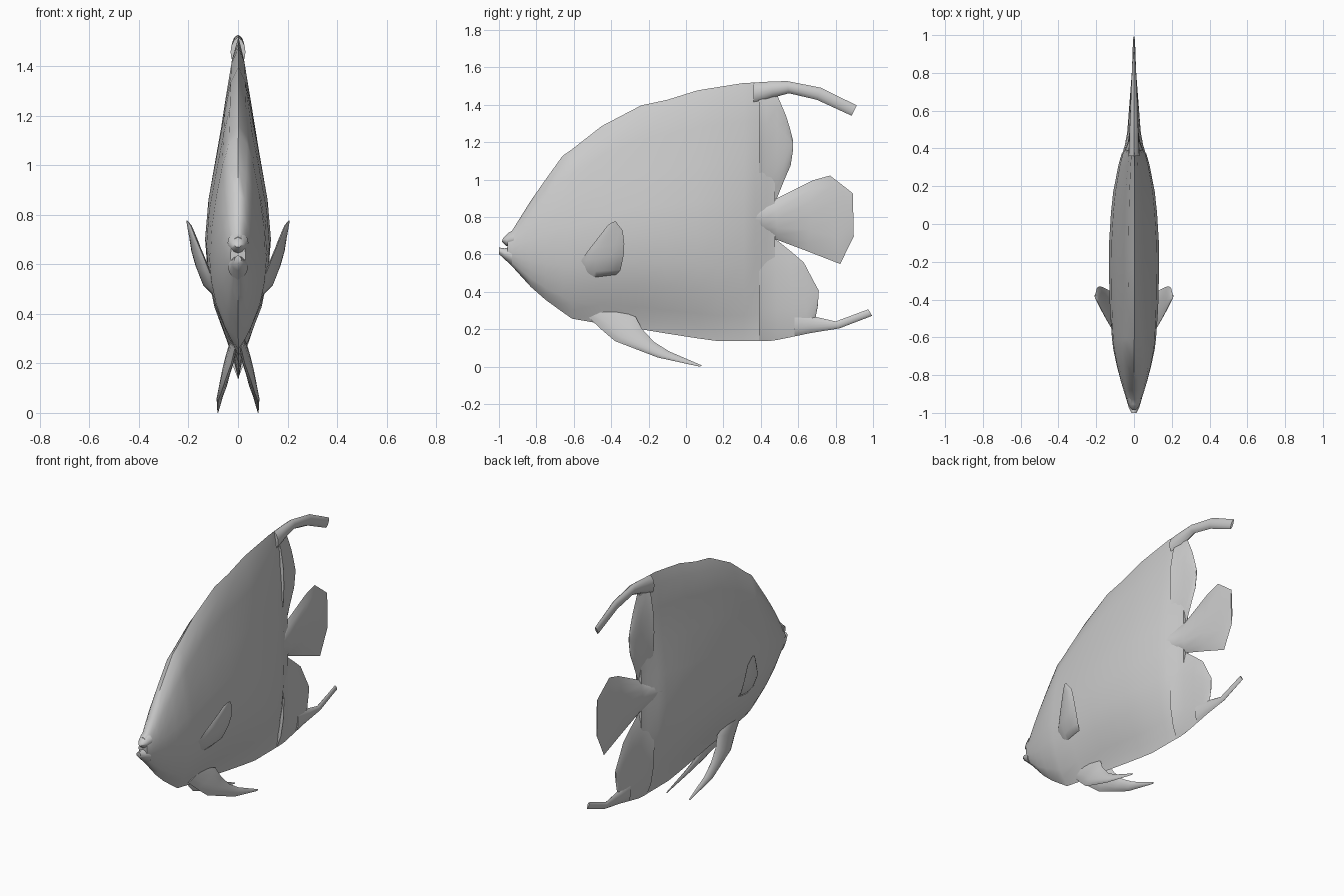
import bpy, bmesh, math

grey = bpy.data.materials.new("pale_grey")
grey.diffuse_color = (0.6, 0.6, 0.6, 1)

LENS = [(0, 0), (.12, .55), (.3, .9), (.5, 1), (.7, .9), (.88, .55), (1, 0)]
BODY = [(0, .02), (.05, .14), (.1, .35), (.2, .72), (.3, .92), (.42, 1), (.55, .9),
        (.7, .65), (.85, .4), (.95, .22), (1, .02)]


def loft(name, stations, section=lambda s: LENS, side=1):
    """Skin flattened sections; station = (y0, z0, y1, z1, half_width, x0, x1)."""
    bm = bmesh.new()
    rings = []
    for s in stations:
        y0, z0, y1, z1, w = s[:5]
        x0, x1 = s[5:] if len(s) > 5 else (0, 0)
        prof = section(s)
        loop = [(u, p) for u, p in prof] + [(u, -p) for u, p in prof[-2:0:-1]]
        rings.append([bm.verts.new((side * (x0 + (x1 - x0) * u + w * p),
                                    y0 + (y1 - y0) * u, z0 + (z1 - z0) * u))
                      for u, p in loop])
    for a, b in zip(rings, rings[1:]):
        n = len(a)
        for i in range(n):
            j = (i + 1) % n
            bm.faces.new((a[i], a[j], b[j], b[i]))
    bm.faces.new(rings[0])
    bm.faces.new(rings[-1])
    bmesh.ops.recalc_face_normals(bm, faces=bm.faces)
    mesh = bpy.data.meshes.new(name)
    bm.to_mesh(mesh)
    bm.free()
    mesh.materials.append(grey)
    ob = bpy.data.objects.new(name, mesh)
    bpy.context.collection.objects.link(ob)
    bpy.ops.object.select_all(action='DESELECT')
    ob.select_set(True)
    bpy.context.view_layer.objects.active = ob
    bpy.ops.object.shade_smooth_by_angle(angle=math.radians(55))
    return ob


def body_section(s):
    """Rounded oval at the snout, keeled and tapering towards the back."""
    t = min(1, max(0, (s[0] + .95) / .6))
    return [(u, p * t + (1 - t) * 2 * math.sqrt(max(0, u * (1 - u)))) for u, p in BODY]


# body: y, bottom, top, half width
rows = [(-.955, .565, .715, .03), (-.93, .54, .73, .04), (-.88, .485, .81, .056),
        (-.83, .43, .89, .071), (-.75, .36, 1.005, .092), (-.66, .295, 1.13, .111),
        (-.61, .26, 1.165, .117), (-.45, .232, 1.29, .128), (-.24, .203, 1.4, .133),
        (-.1, .18, 1.43, .132), (.06, .155, 1.48, .122), (.17, .14, 1.498, .11),
        (.31, .14, 1.52, .083), (.37, .14, 1.522, .066), (.43, .14, 1.525, .034),
        (.475, .143, 1.527, .02)]
loft("body", [(y, b, y, t, w) for y, b, t, w in rows], body_section)

# lips, parted by a small mouth notch
loft("upper_lip", [(-.985, .672, -.978, .69, .014), (-.96, .648, -.955, .712, .03),
                   (-.92, .645, -.92, .735, .042)])
loft("lower_lip", [(-1, .605, -1, .64, .014), (-.97, .578, -.97, .636, .028),
                   (-.93, .54, -.93, .645, .04)])

# rear lobes of the back and belly fins
loft("back_fin", [(.39, .88, .39, 1.48, .05), (.43, .89, .43, 1.47, .034),
                  (.485, .9, .49, 1.45, .024), (.525, 1, .535, 1.345, .016),
                  (.56, 1.08, .555, 1.28, .009), (.573, 1.17, .573, 1.21, .003)])
loft("belly_fin", [(.39, .14, .39, .74, .05), (.43, .14, .43, .73, .036),
                   (.49, .147, .48, .685, .026), (.57, .163, .56, .62, .02),
                   (.65, .185, .63, .56, .014), (.69, .25, .68, .465, .009),
                   (.705, .33, .71, .41, .003)])

# long streamers trailing from both fins
loft("back_streamer", [(.36, 1.4, .36, 1.522, .03), (.46, 1.44, .46, 1.528, .025),
                       (.55, 1.465, .54, 1.53, .022), (.70, 1.43, .72, 1.495, .016),
                       (.885, 1.345, .913, 1.4, .007)])
loft("belly_streamer", [(.58, .165, .58, .3, .018), (.66, .182, .67, .275, .014),
                        (.82, .208, .80, .245, .011), (.995, .275, .975, .31, .005)])

# tail fin
loft("tail_fin", [(.34, .72, .34, .87, .072), (.42, .695, .42, .89, .048),
                  (.49, .68, .48, .9, .036), (.65, .62, .68, 1.0, .022),
                  (.825, .552, .77, 1.025, .012), (.86, .625, .835, .975, .009),
                  (.897, .7, .892, .93, .004)])

for label, side in (("right", 1), ("left", -1)):
    # side fins: flaring out and upward
    loft(label + "_side_fin",
         [(-.515, .478, -.375, .495, .012, .088, .105), (-.54, .51, -.35, .52, .017, .1, .135),
          (-.56, .572, -.333, .6, .018, .115, .168), (-.515, .635, -.33, .66, .016, .14, .185),
          (-.46, .705, -.338, .73, .012, .17, .196), (-.42, .757, -.365, .765, .008, .19, .203),
          (-.395, .776, -.375, .78, .003, .203, .207)], side=side)
    # belly feelers: sweeping back and down
    loft(label + "_feeler",
         [(-.52, .265, -.40, .32, .012, .012, .02), (-.45, .2, -.27, .27, .018, .028, .03),
          (-.38, .14, -.235, .205, .018, .05, .044), (-.25, .09, -.17, .135, .016, .066, .055),
          (-.15, .052, -.09, .085, .012, .08, .066), (.075, .003, .085, .01, .002, .082, .08)],
         side=side)

# rest the lowest point on the floor
bpy.context.view_layer.update()
low = min(v.co.z for o in bpy.data.objects for v in o.data.vertices)
for o in bpy.data.objects:
    o.location.z -= low
